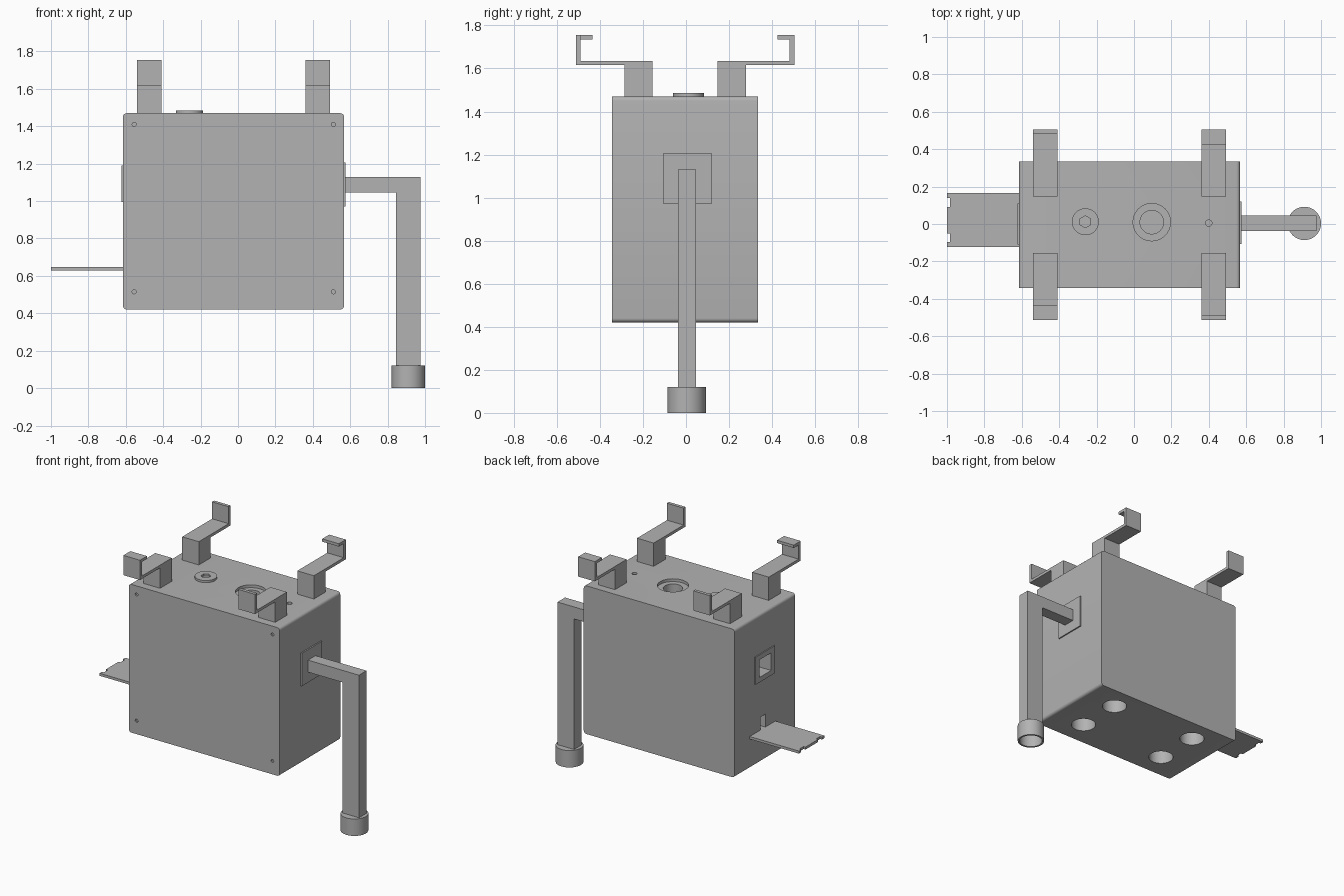
import bpy, bmesh, math
from mathutils import Vector, Matrix

cube = bpy.data.objects.get("Cube")
if cube:
    bpy.data.objects.remove(cube, do_unlink=True)

grey = bpy.data.materials.new("plain grey")
grey.use_nodes = True
GREY = (0.45, 0.45, 0.45, 1)
grey.diffuse_color = GREY
grey.node_tree.nodes["Principled BSDF"].inputs["Base Color"].default_value = GREY


def finish(name, bm):
    bmesh.ops.recalc_face_normals(bm, faces=bm.faces)
    mesh = bpy.data.meshes.new(name)
    bm.to_mesh(mesh)
    bm.free()
    mesh.materials.append(grey)
    ob = bpy.data.objects.new(name, mesh)
    bpy.context.collection.objects.link(ob)
    return ob


def box(name, x, y, z, round_axis=None, radius=0.02):
    """Box from (min, max) pairs; edges along round_axis may be rounded."""
    bm = bmesh.new()
    bmesh.ops.create_cube(bm, size=1)
    for v in bm.verts:
        v.co = Vector([sum(r) / 2 + c * (r[1] - r[0]) for r, c in zip((x, y, z), v.co)])
    if round_axis is not None:
        edges = [e for e in bm.edges
                 if abs((e.verts[0].co - e.verts[1].co).normalized()[round_axis]) > 0.9]
        bmesh.ops.bevel(bm, geom=edges, offset=radius, segments=5, profile=0.5, affect='EDGES')
    return finish(name, bm)


def cylinder(name, x, y, z, r, sides=40, along_y=False):
    """Upright cylinder over the z pair, or lying over the y pair."""
    bm = bmesh.new()
    span = y if along_y else z
    bmesh.ops.create_cone(bm, cap_ends=True, segments=sides, radius1=r, radius2=r,
                          depth=span[1] - span[0])
    mid = sum(span) / 2
    if along_y:
        bm.transform(Matrix.Translation((x, mid, z)) @ Matrix.Rotation(math.pi / 2, 4, 'X'))
    else:
        bm.transform(Matrix.Translation((x, y, mid)))
    return finish(name, bm)


def prism(name, points, z):
    """Outline in x and y raised over the z pair."""
    bm = bmesh.new()
    face = bm.faces.new([bm.verts.new((px, py, z[0])) for px, py in points])
    top = bmesh.ops.extrude_face_region(bm, geom=[face])
    bmesh.ops.translate(bm, vec=(0, 0, z[1] - z[0]),
                        verts=[g for g in top["geom"] if isinstance(g, bmesh.types.BMVert)])
    return finish(name, bm)


def cut(target, *cutters):
    for cutter in cutters:
        cutter.hide_render = True
        mod = target.modifiers.new("cut", 'BOOLEAN')
        mod.operation, mod.solver, mod.object = 'DIFFERENCE', 'EXACT', cutter
        bpy.context.view_layer.objects.active = target
        bpy.ops.object.modifier_apply(modifier=mod.name)
        bpy.data.objects.remove(cutter, do_unlink=True)


def smooth(ob):
    bpy.ops.object.select_all(action='DESELECT')
    ob.select_set(True)
    bpy.context.view_layer.objects.active = ob
    bpy.ops.object.shade_smooth_by_angle(angle=math.radians(35))


LEFT, RIGHT, TOP, BASE = -0.615, 0.567, 1.47, 0.42

# Main case with openings in the top, base and side
case = box("case", (LEFT, RIGHT), (-0.326, 0.335), (BASE, TOP), round_axis=1)
cut(case,
    cylinder("filler_step", 0.095, 0.01, (TOP - 0.02, TOP + 0.1), 0.1),
    cylinder("filler_hole", 0.095, 0.01, (TOP - 0.15, TOP + 0.1), 0.063),
    cylinder("vent_hole", 0.4, 0.005, (TOP - 0.1, TOP + 0.1), 0.017, 20),
    box("window_hole", (LEFT - 0.1, LEFT + 0.1), (-0.065, 0.065), (1.03, 1.155)),
    box("slot_hole", (LEFT - 0.1, LEFT + 0.1), (-0.01, 0.045), (0.648, 0.74)))
for x in (-0.37, 0.313):
    for y in (-0.158, 0.167):
        cut(case, cylinder("base_hole", x, y, (BASE - 0.1, BASE + 0.2), 0.082))
smooth(case)

# Front cover plate with four screw holes
cover = box("front_cover", (LEFT, RIGHT), (-0.343, -0.326), (BASE, TOP), round_axis=1)
for x in (-0.555, 0.51):
    for z in (0.515, 1.41):
        cut(cover, cylinder("screw_hole", x, (-0.4, -0.333), z, 0.011, 16, along_y=True))
smooth(cover)

# Flat ring with a hexagonal bore on the top
ring = cylinder("top_ring", -0.26, 0.012, (TOP - 0.005, 1.485), 0.072)
cut(ring, cylinder("hex_bore", -0.26, 0.012, (TOP, 1.6), 0.032, 6))
smooth(ring)

# Window frame on the side
frame = box("window_frame", (LEFT - 0.007, LEFT), (-0.11, 0.11), (0.995, 1.19))
cut(frame, box("frame_hole", (-0.7, -0.5), (-0.065, 0.065), (1.03, 1.155)))

# Side tray with a notched outer edge
END, NOTCH = -1.0, -0.985
edge = [(END, 0.165), (END, 0.138), (NOTCH, 0.138), (NOTCH, 0.09), (END, 0.09),
        (END, -0.05), (NOTCH, -0.05), (NOTCH, -0.095), (END, -0.095), (END, -0.122)]
prism("side_tray", [(LEFT + 0.02, 0.165)] + edge + [(LEFT + 0.02, -0.122)], (0.63, 0.648))

# Mounting brackets; diagonal pairs carry an inward lip
for x, side in ((-0.475, "left"), (0.427, "right")):
    for s, end in ((-1, "front"), (1, "back")):
        xs = (x - 0.065, x + 0.065)

        def ys(a, b):
            return tuple(sorted((s * a - 0.004, s * b - 0.004)))
        name = f"{end}_{side}_bracket"
        box(name + "_block", xs, ys(0.151, 0.282), (TOP - 0.01, 1.615))
        box(name + "_plate", xs, ys(0.151, 0.508), (1.615, 1.635))
        box(name + "_upright", xs, ys(0.485, 0.508), (1.635, 1.755))
        if (x < 0) == (s < 0):
            box(name + "_lip", xs, ys(0.43, 0.485), (1.735, 1.755))

# Bent pipe arm on its wall plate
box("arm_plate", (RIGHT, 0.576), (-0.108, 0.12), (0.972, 1.205))
box("arm_beam", (0.57, 0.86), (-0.038, 0.046), (1.045, 1.13))
arm = box("arm_drop", (0.845, 0.975), (-0.038, 0.046), (0.1, 1.13))
bpy.context.view_layer.objects.active = arm

# Open cup at the foot of the arm
cup = cylinder("arm_cup", 0.911, 0.003, (0, 0.12), 0.089, 48)
cut(cup, cylinder("cup_bore", 0.911, 0.003, (-0.1, 0.1), 0.076, 48))
smooth(cup)
